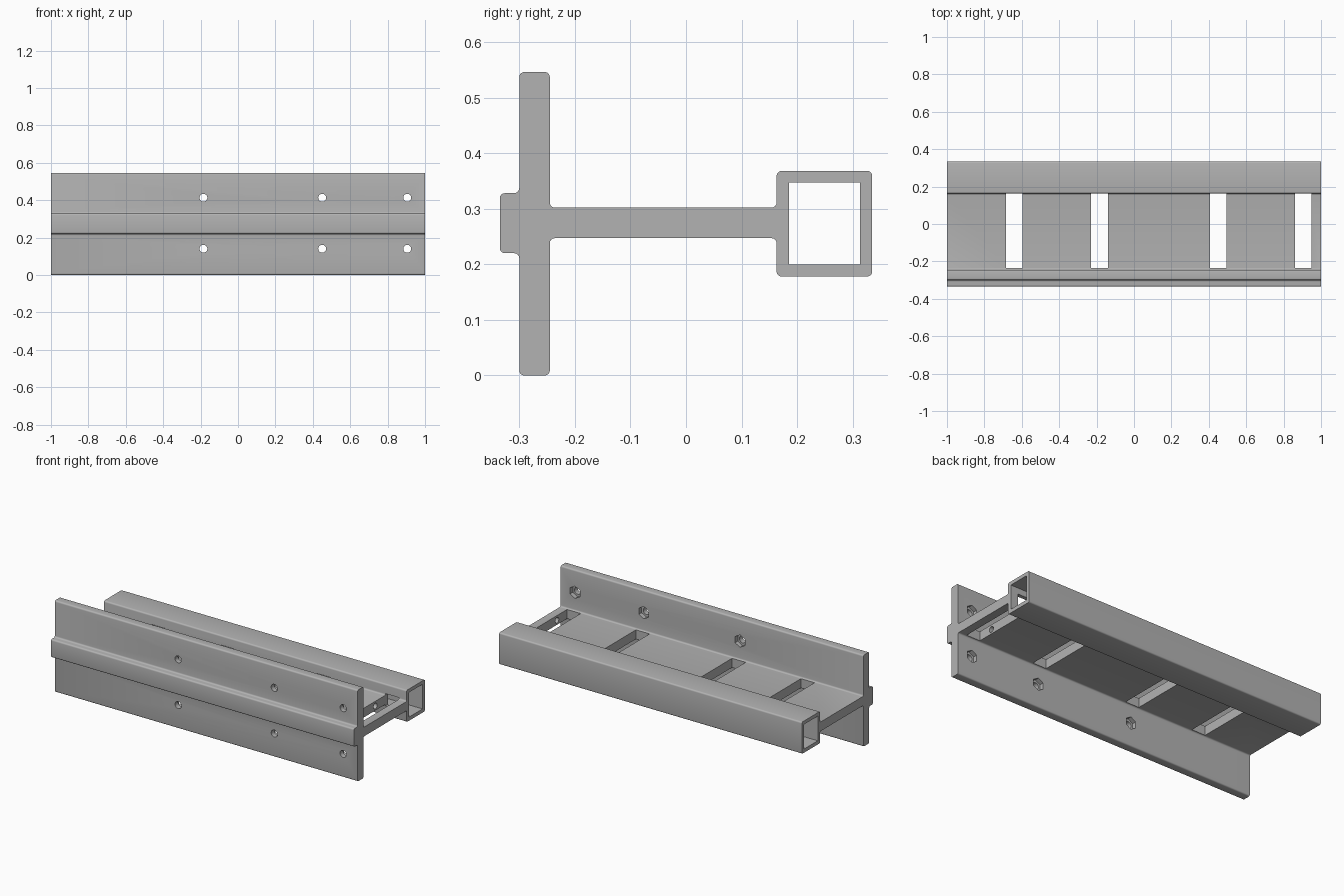
import bpy, bmesh, math
from mathutils import Vector, Matrix

if "Cube" in bpy.data.objects:
    bpy.data.objects.remove(bpy.data.objects["Cube"])

grey = bpy.data.materials.new("light_grey")
grey.diffuse_color = (0.45, 0.45, 0.45, 1)
grey.use_nodes = True
grey.node_tree.nodes["Principled BSDF"].inputs["Base Color"].default_value = grey.diffuse_color


def make_object(name, bm):
    bmesh.ops.recalc_face_normals(bm, faces=bm.faces)
    mesh = bpy.data.meshes.new(name)
    bm.to_mesh(mesh)
    bm.free()
    mesh.materials.append(grey)
    obj = bpy.data.objects.new(name, mesh)
    bpy.context.collection.objects.link(obj)
    return obj


def fillet(points, radius, steps=4):
    """Round every right-angle corner of a closed outline."""
    out = []
    for i, p in enumerate(points):
        p = Vector(p)
        a = (Vector(points[i - 1]) - p).normalized() * radius
        b = (Vector(points[(i + 1) % len(points)]) - p).normalized() * radius
        for k in range(steps + 1):
            t = k / steps * math.pi / 2
            out.append(p + a * (1 - math.sin(t)) + b * (1 - math.cos(t)))
    return out


def cut(target, bm):
    cutter = make_object("cutter", bm)
    cutter.hide_render = True
    mod = target.modifiers.new("cut", 'BOOLEAN')
    mod.operation = 'DIFFERENCE'
    mod.solver = 'EXACT'
    mod.object = cutter
    bpy.context.view_layer.objects.active = target
    bpy.ops.object.modifier_apply(modifier=mod.name)
    bpy.data.objects.remove(cutter)


def add_box(bm, lo, hi):
    lo, hi = Vector(lo), Vector(hi)
    m = Matrix.Translation((lo + hi) / 2) @ Matrix.Diagonal((*(hi - lo), 1))
    bmesh.ops.create_cube(bm, size=1, matrix=m)


def add_rod(bm, center, axis, radius, length, sides):
    rot = Vector((0, 0, 1)).rotation_difference(Vector(axis)).to_matrix().to_4x4()
    bmesh.ops.create_cone(bm, cap_ends=True, segments=sides, radius1=radius,
                          radius2=radius, depth=length,
                          matrix=Matrix.Translation(center) @ rot)


# Beam section (y, z): front flange with rib, web, and square tube
section = [(-.30, 0), (-.245, 0), (-.245, .247), (.163, .247), (.163, .178),
           (.335, .178), (.335, .368), (.163, .368), (.163, .302),
           (-.245, .302), (-.245, .546), (-.30, .546), (-.30, .328),
           (-.335, .328), (-.335, .22), (-.30, .22)]
bm = bmesh.new()
face = bm.faces.new([bm.verts.new((-1, y, z)) for y, z in fillet(section, .009)])
ext = bmesh.ops.extrude_face_region(bm, geom=[face])
bmesh.ops.translate(bm, vec=(2, 0, 0),
                    verts=[v for v in ext["geom"] if isinstance(v, bmesh.types.BMVert)])
beam = make_object("slotted_beam", bm)

# Hollow of the square tube
bm = bmesh.new()
add_box(bm, (-1.1, .185, .2), (1.1, .313, .347))
cut(beam, bm)

# Slots through the web, opening into the tube wall
bm = bmesh.new()
for x in (-.64, -.185, .45, .905):
    add_box(bm, (x - .045, -.235, .238), (x + .045, .2, .311))
cut(beam, bm)

# Bolt holes through the flange
bolts = [(x, z) for x in (-.185, .45, .905) for z in (.14, .413)]
bm = bmesh.new()
for x, z in bolts:
    add_rod(bm, (x, -.27, z), (0, 1, 0), .021, .2, 32)
cut(beam, bm)

# Hexagonal nut pockets on the back of the flange
bm = bmesh.new()
for x, z in bolts:
    add_rod(bm, (x, -.245, z), (0, 1, 0), .037, .05, 6)
cut(beam, bm)

# Pin holes in the side walls of the end slot
bm = bmesh.new()
for y in (-.14, .068):
    add_rod(bm, (.905, y, .274), (1, 0, 0), .017, .15, 24)
cut(beam, bm)

bpy.ops.object.select_all(action='DESELECT')
beam.select_set(True)
bpy.context.view_layer.objects.active = beam
bpy.ops.object.shade_smooth_by_angle(angle=math.radians(30))
